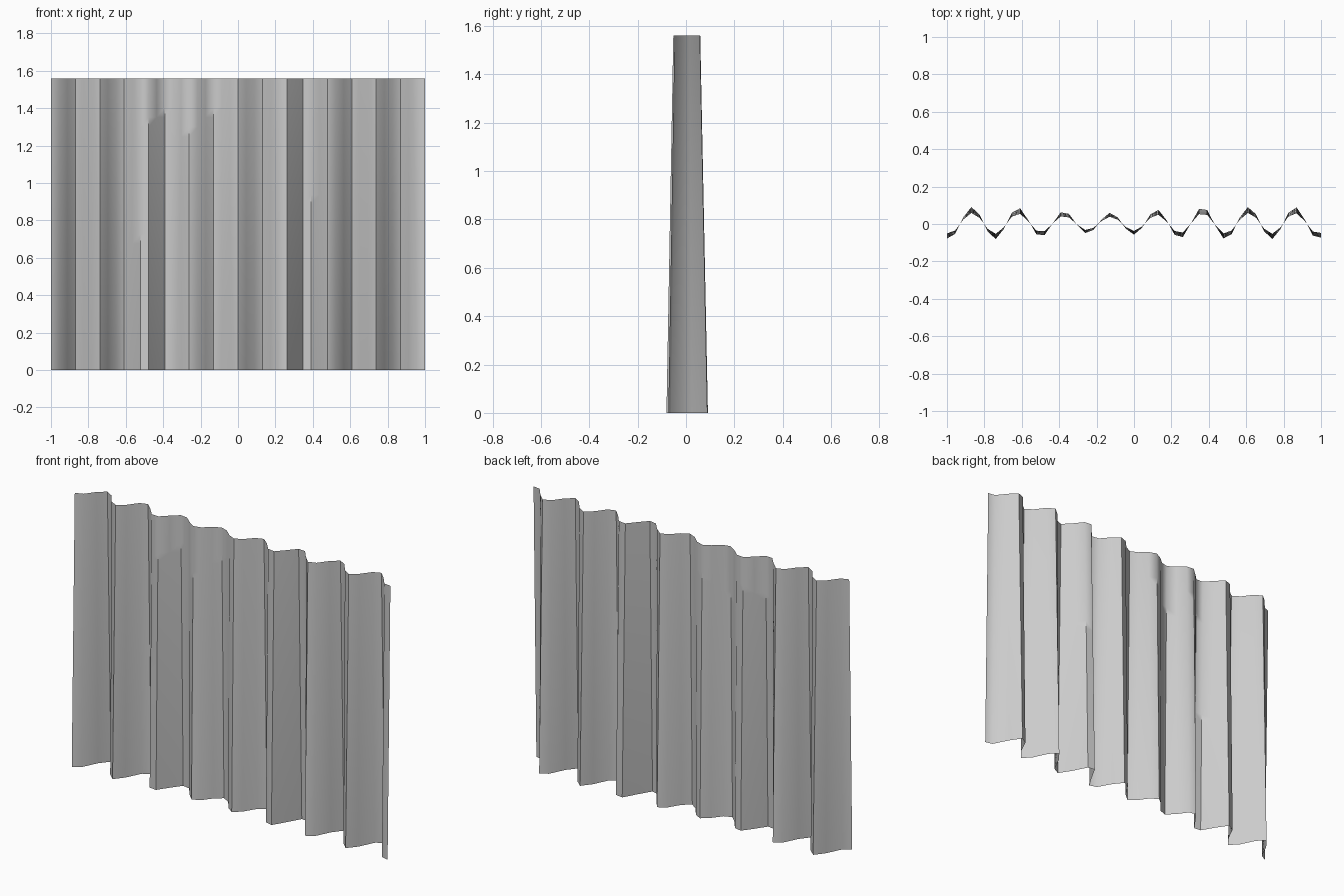
import bpy, bmesh, math

if "Cube" in bpy.data.objects:
    bpy.data.objects.remove(bpy.data.objects["Cube"])

WIDTH, HEIGHT = 2.0, 1.56
COLS, ROWS = 46, 30
PERIOD = 0.2465


def fold(x, z):
    """Depth of the pleats: shallower near the middle and towards the top."""
    t = min(abs(x + 0.18) / 0.55, 1.0)
    amp = 0.054 + 0.032 * t * t * (3 - 2 * t)
    y = 0.005 - amp * math.cos(2 * math.pi * (x + 0.003) / PERIOD)
    return y * (1 - 0.35 * z / HEIGHT)


# Pleated cloth: a single sheet swept up in rows
bm = bmesh.new()
grid = []
for j in range(ROWS + 1):
    z = HEIGHT * j / ROWS
    xs = [WIDTH * (i / COLS - 0.5) for i in range(COLS + 1)]
    grid.append([bm.verts.new((x, fold(x, z), z)) for x in xs])
for low, high in zip(grid, grid[1:]):
    for i in range(COLS):
        bm.faces.new((low[i], low[i + 1], high[i + 1], high[i]))

mesh = bpy.data.meshes.new("curtain")
bm.to_mesh(mesh)
bm.free()
curtain = bpy.data.objects.new("curtain", mesh)
bpy.context.collection.objects.link(curtain)

# Smooth shading with crisp pleat edges
bpy.context.view_layer.objects.active = curtain
curtain.select_set(True)
bpy.ops.object.shade_smooth_by_angle(angle=math.radians(50))
